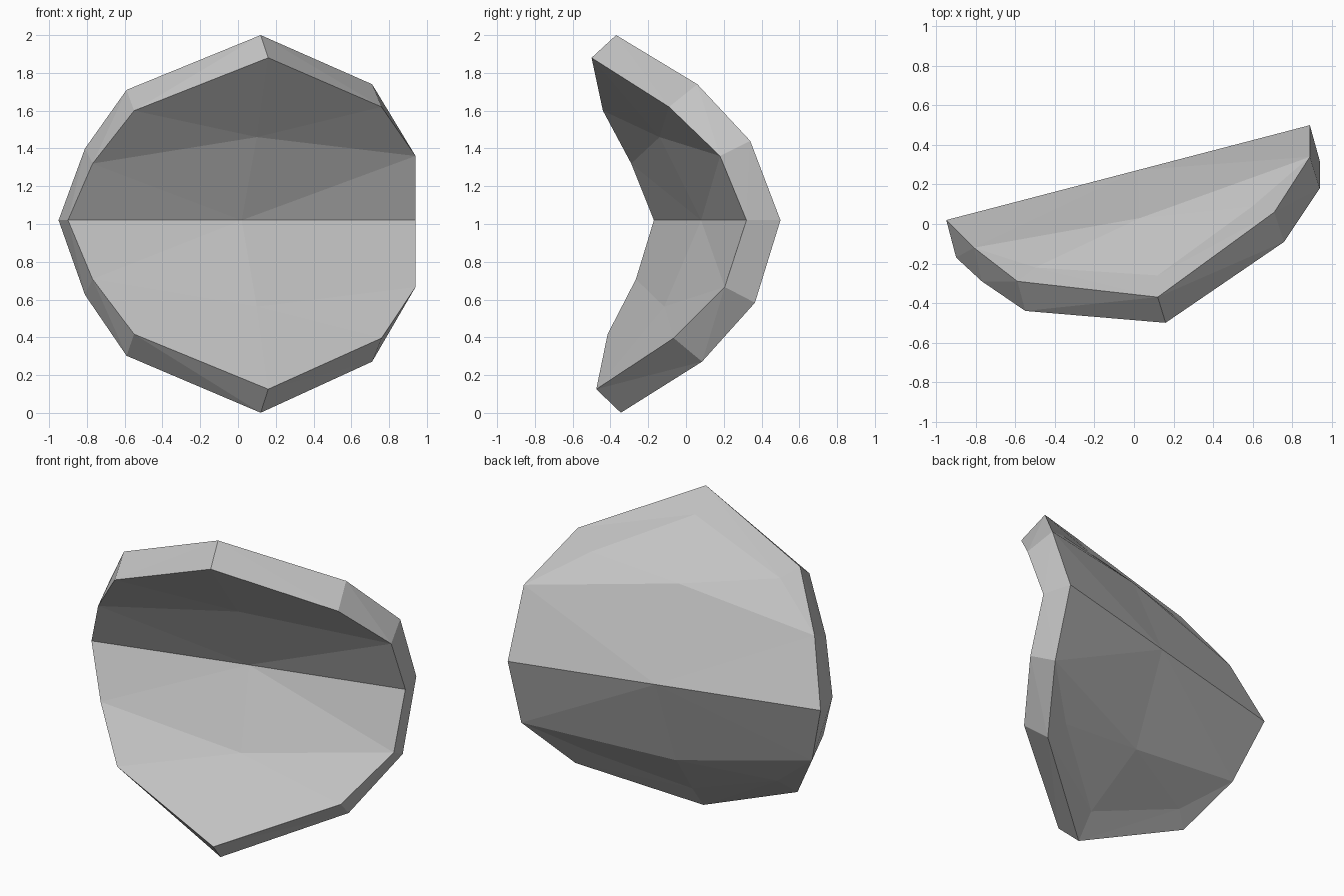
import bpy
import bmesh
from mathutils import Vector

if "Cube" in bpy.data.objects:
    bpy.data.objects.remove(bpy.data.objects["Cube"], do_unlink=True)

# Single stone-grey material
grey = bpy.data.materials.new("plain_grey")
grey.use_nodes = True
colour = (0.55, 0.55, 0.55, 1.0)
grey.diffuse_color = colour
grey.node_tree.nodes["Principled BSDF"].inputs["Base Color"].default_value = colour

MIDDLE = 1.02  # height of the crease across the shell

# Upper half rims, running from the right end of the crease over the top
front_rim = [(-.9, -.17, 1.02), (-.77, -.29, 1.32), (-.55, -.44, 1.6),
             (.16, -.5, 1.88), (.76, -.09, 1.62), (.94, .18, 1.36), (.94, .32, 1.02)]
back_rim = [(-.95, .02, 1.02), (-.81, -.12, 1.4), (-.59, -.29, 1.71),
            (.12, -.37, 2), (.71, .06, 1.74), (.89, .34, 1.44), (.89, .5, 1.02)]

# Crease centres, knuckles between the two bands, and the back's inset corners
front_centre, front_knuckle = (.02, .08, 1.02), (.1, -.14, 1.46)
back_centre, back_knuckle = (.02, .273, 1.02), (.03, .03, 1.56)
back_inset = [(-.5, -.22, 1.64), (.12, -.26, 1.86), (.6, .09, 1.63)]


def lower(point):
    """Reflect a point below the crease, slightly longer and further back."""
    x, y, z = point
    if z == MIDDLE:
        return point
    return (x, y + .025, MIDDLE - (z - MIDDLE) * 1.04)


def add_half(bm, place):
    def verts(points):
        return [bm.verts.new(Vector(place(p))) for p in points]

    def strip(a, b):
        for i in range(len(a) - 1):
            bm.faces.new((a[i], a[i + 1], b[i + 1], b[i]))

    def fan(hub, ring):
        for a, b in zip(ring, ring[1:]):
            bm.faces.new((hub, a, b))

    front, back, inset = verts(front_rim), verts(back_rim), verts(back_inset)
    f_mid, f_knuckle, b_mid, b_knuckle = verts(
        [front_centre, front_knuckle, back_centre, back_knuckle])

    # Bevelled edge
    strip(front, back)

    # Inner hollow: band beside the crease, then the folded tip
    fan(f_mid, [front[0], front[1], f_knuckle, front[-2], front[-1]])
    fan(f_knuckle, front[1:-1])

    # Outer face: band, flattened tip and its narrow border
    fan(b_mid, [back[0], back[1], b_knuckle, back[-2], back[-1]])
    fan(b_knuckle, [back[1], *inset, back[-2]])
    strip(back[2:-2], inset)
    bm.faces.new((back[1], back[2], inset[0]))
    bm.faces.new((back[-3], back[-2], inset[-1]))


bm = bmesh.new()
add_half(bm, lambda p: p)
add_half(bm, lower)
bmesh.ops.remove_doubles(bm, verts=bm.verts, dist=.001)
bmesh.ops.triangulate(bm, faces=bm.faces)
bmesh.ops.recalc_face_normals(bm, faces=bm.faces)

mesh = bpy.data.meshes.new("curved_shell")
bm.to_mesh(mesh)
bm.free()
mesh.materials.append(grey)
shell = bpy.data.objects.new("curved_shell", mesh)
bpy.context.collection.objects.link(shell)
